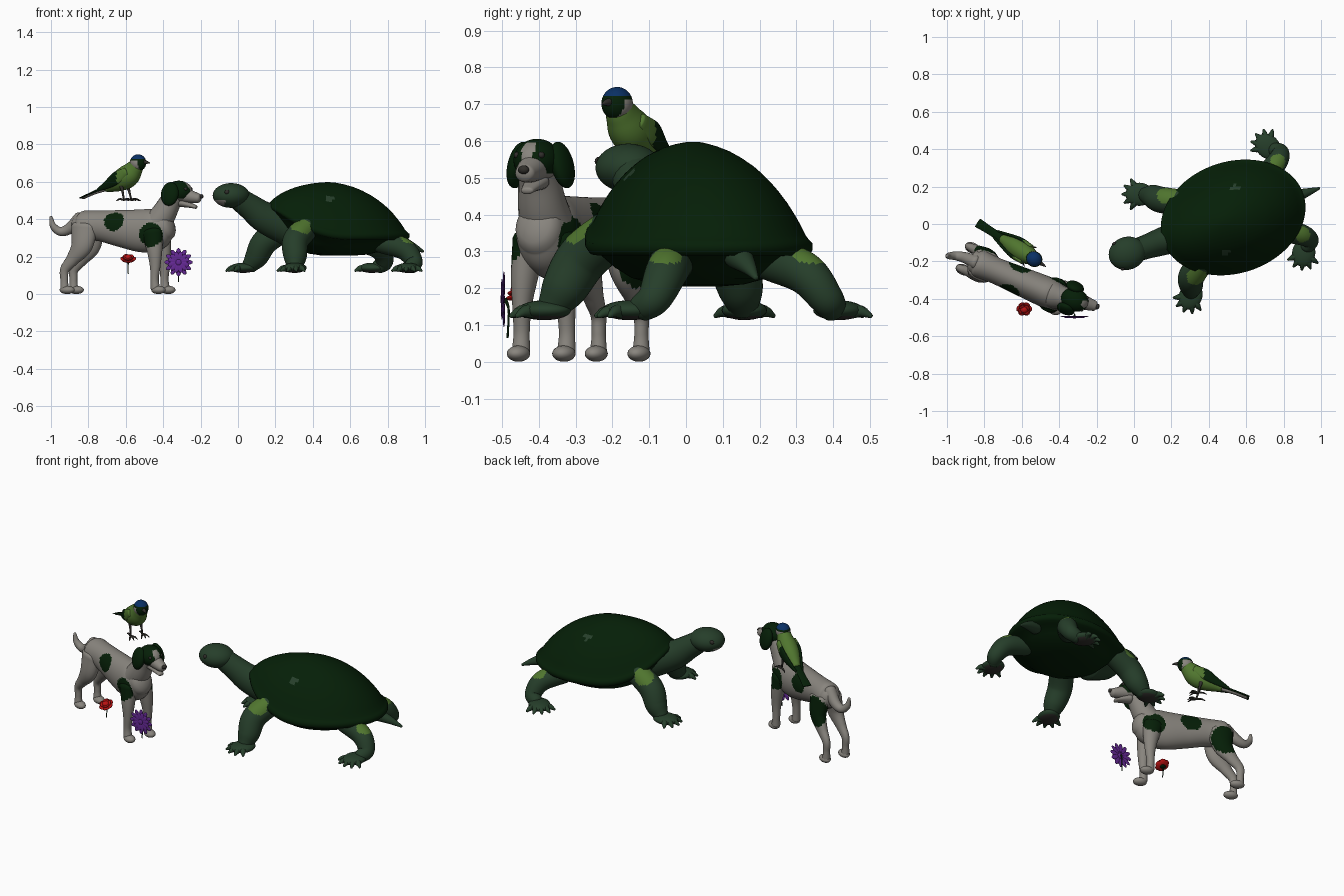
import bpy, bmesh, math
from mathutils import Vector, Euler, Matrix

if "Cube" in bpy.data.objects:
    bpy.data.objects.remove(bpy.data.objects["Cube"])


def mat(name, r, g, b):
    m = bpy.data.materials.new(name)
    m.diffuse_color = (r, g, b, 1)
    m.use_nodes = True
    m.node_tree.nodes["Principled BSDF"].inputs["Base Color"].default_value = m.diffuse_color
    return m


DARK = mat("dark green", .0016, .0135, .0022)
SKIN = mat("skin green", .019, .048, .023)
LIME = mat("lime green", .08, .18, .028)
GREY = mat("pale grey", .25, .235, .21)
BLUE = mat("blue", .003, .03, .13)
RED = mat("red", .5, .006, .006)
PURPLE = mat("purple", .13, .022, .3)
CHAR = mat("charcoal", .03, .028, .024)

# each creature: x, y, heading (local x points forward, local y to its left)
TURTLE = (.53, .035, math.radians(198.7))
DOG = (-.62, -.30, math.radians(-23))
BIRD = (-.60, -.145, math.radians(-32.8))
WORLD = (0, 0, 0)


def finish(name, frame, bm, mats, rule):
    bmesh.ops.recalc_face_normals(bm, faces=bm.faces)
    for f in bm.faces:
        f.smooth = True
        if rule:
            f.material_index = int(rule(f.calc_center_median()))
    me = bpy.data.meshes.new(name)
    bm.to_mesh(me)
    bm.free()
    for m in mats:
        me.materials.append(m)
    ob = bpy.data.objects.new(name, me)
    ob.location = (frame[0], frame[1], 0)
    ob.rotation_euler = (0, 0, frame[2])
    bpy.context.collection.objects.link(ob)
    return ob


def loft(name, frame, rings, mats, rule=None):
    bm = bmesh.new()
    vs = [[bm.verts.new(p) for p in ring] for ring in rings]
    n = len(vs[0])
    for a, b in zip(vs, vs[1:]):
        for i in range(n):
            j = (i + 1) % n
            bm.faces.new((a[i], a[j], b[j], b[i]))
    bm.faces.new(vs[0])
    bm.faces.new(vs[-1])
    return finish(name, frame, bm, mats, rule)


def tube(name, frame, pts, mats, rule=None, seg=20, n=6, cap=.6):
    """Smooth tube; pts are x, y, z, side radius and optional vertical radius."""
    P = [Vector(p if len(p) == 5 else (*p, p[3])) for p in pts]
    P = [P[0] * 2 - P[1]] + P + [P[-1] * 2 - P[-2]]
    S = []
    for i in range(1, len(P) - 2):
        a, b, c, d = P[i - 1:i + 3]
        last = i == len(P) - 3
        for k in range(n + last):
            t = k / n
            S.append(.5 * (2 * b + (c - a) * t + (2 * a - 5 * b + 4 * c - d) * t * t
                           + (3 * b - a - 3 * c + d) * t ** 3))
    rings = []
    for i, s in enumerate(S):
        q = Vector(s[:3])
        t = (Vector(S[min(i + 1, len(S) - 1)][:3]) - Vector(S[max(i - 1, 0)][:3])).normalized()
        w = Vector((0, 1, 0))
        w = (w - t * w.dot(t)).normalized()
        h = t.cross(w)

        def ring(c, k):
            return [c + k * (w * s[3] * math.cos(6.28319 * j / seg)
                             + h * s[4] * math.sin(6.28319 * j / seg)) for j in range(seg)]
        ends = [(math.sin(a), math.cos(a)) for a in (1.5, 1.2, .8, .4)]
        r = cap * min(s[3], s[4])
        if i == 0:
            rings += [ring(q - t * r * a, b) for a, b in ends]
        rings.append(ring(q, 1))
        if i == len(S) - 1:
            rings += [ring(q + t * r * a, b) for a, b in reversed(ends)]
    return loft(name, frame, rings, mats, rule)


def blob(name, frame, c, r, mats, rule=None, rot=(0, 0, 0), seg=24):
    bm = bmesh.new()
    m = Matrix.Translation(c) @ Euler(rot).to_matrix().to_4x4() @ Matrix.Diagonal((*r, 1))
    bmesh.ops.create_uvsphere(bm, u_segments=seg, v_segments=max(6, seg * 2 // 3), radius=1, matrix=m)
    return finish(name, frame, bm, mats, rule)


# ---- turtle shell: domed top, flared rim raised at the front, flat belly
def shell_ring(r, f, drop, seg=90):
    out = []
    for i in range(seg):
        a = 6.28319 * i / seg
        x, y = math.cos(a), math.sin(a)
        rim = .315 + .15 * max(0, x) ** 2.5
        g = f ** (1 - .3 * max(0, x) ** 2) if f > 0 else f
        z = rim * (1 - g) + .598 * g if drop is None else rim * (1 - drop) + .205 * drop
        out.append((.396 * r * x + .05 * max(f, 0) * (1 - r), .298 * r * y, z))
    return out


spots = [Vector((.1, .17, .52)), Vector((-.06, -.15, .53))]
prof = [(.01, 1), (.05, .998), (.1, .988), (.2, .955), (.3, .91), (.4, .845), (.5, .765), (.55, .715), (.6, .66),
        (.65, .6), (.7, .535), (.78, .415), (.85, .29), (.9, .19), (.94, .1), (.97, .055), (1, .025), (1, -.04),
        (.97, -.09)]
under = [(.88, .25), (.75, .55), (.6, .8), (.4, .95), (.2, 1), (.02, 1)]
loft("turtle_shell", TURTLE, [shell_ring(r, f, None) for r, f in prof] + [shell_ring(r, 0, d) for r, d in under],
     [DARK, SKIN], lambda c: any((c - s).length < .026 for s in spots))

# ---- turtle head, neck and tail
tube("turtle_neck", TURTLE, [(.24, 0, .34, .09, .1), (.40, 0, .405, .075, .085), (.49, 0, .465, .065, .07),
                             (.57, 0, .52, .062, .06)], [SKIN])
blob("turtle_head", TURTLE, (.598, 0, .527), (.1, .088, .066), [SKIN, GREY],
     lambda c: c.x > .65 and .475 < c.z < .502, seg=40)
tube("turtle_tail", TURTLE, [(-.33, 0, .29, .04), (-.42, 0, .258, .022), (-.485, 0, .228, .007)], [SKIN])
for s in (-1, 1):
    blob("turtle_eye", TURTLE, (.645, s * .07, .545), (.014, .01, .012), [CHAR], seg=10)


# ---- turtle legs with flat dark-soled feet, fanned toes and a lime patch near the shell
def turtle_leg(name, pts, foot, ang, lime, size):
    spot = Vector(lime)
    tube(name, TURTLE, pts, [SKIN, LIME], lambda c: (c - spot).length < size, seg=40, n=14)
    d = math.radians(ang)
    blob(name + "_foot", TURTLE, (foot[0], foot[1], .14), (.075, .062, .027), [SKIN, CHAR],
         lambda c: c.z < .124, rot=(0, 0, d))
    for k in range(5):
        a = d + math.radians(-60 + 30 * k)
        u = Vector((math.cos(a), math.sin(a), 0))
        o = Vector((foot[0], foot[1], .137))
        p, q, r = o + u * .03, o + u * .065, o + u * .092 - Vector((0, 0, .013))
        tube(name + "_toe", TURTLE, [(*p, .021), (*q, .016), (*r, .006)], [SKIN], seg=8, n=3)


turtle_leg("turtle_front_right_leg", [(.22, -.16, .36, .066), (.33, -.21, .285, .07), (.372, -.245, .2, .062),
           (.405, -.265, .15, .042)], (.435, -.278), -19, (.295, -.235, .365), .056)
turtle_leg("turtle_front_left_leg", [(.22, .16, .36, .066), (.31, .225, .285, .07), (.33, .275, .2, .062),
           (.342, .305, .15, .042)], (.35, .325), 47, (.285, .24, .365), .056)
for s, side in ((1, "left"), (-1, "right")):
    turtle_leg("turtle_hind_" + side + "_leg", [(-.2, s * .14, .28, .06), (-.31, s * .2, .24, .057),
               (-.35, s * .245, .175, .047), (-.325, s * .275, .145, .038)], (-.297, s * .3), s * 65,
               (-.325, s * .205, .295), .046)

# ---- dog: body, neck and tail, with dark patches
patches = [(Vector(p), r) for p, r in (((-.02, -.08, .395), .058), ((.2, -.08, .315), .066), ((-.02, .08, .385), .062),
                                       ((.2, .08, .33), .066), ((-.22, .1, .29), .09))]


def patch(c):
    return any((c - p).length < r for p, r in patches)


COAT = [GREY, DARK]
tube("dog_body", DOG, [(-.25, 0, .365, .06, .06), (-.22, 0, .365, .075, .08), (-.13, 0, .365, .07, .082),
                       (0, 0, .35, .076, .1), (.12, 0, .338, .082, .115), (.2, 0, .345, .082, .11),
                       (.26, 0, .365, .065, .075)], COAT, patch, seg=72, n=16)
tube("dog_neck", DOG, [(.18, 0, .35, .078), (.235, .003, .42, .068), (.275, .01, .49, .058), (.31, .016, .54, .05)],
     [GREY])
tube("dog_tail", DOG, [(-.24, 0, .405, .038), (-.305, 0, .35, .03), (-.355, -.01, .335, .024),
                       (-.39, -.025, .365, .018), (-.4, -.03, .412, .008)], [GREY])

# ---- dog head: dark skull with pale blaze, muzzle, open jaw, ears
blob("dog_skull", DOG, (.32, .022, .548), (.075, .062, .058), COAT,
     lambda c: c.z > .51 and (abs(c.y - .022) > .018 or c.x < .362), seg=48)
tube("dog_muzzle", DOG, [(.35, .026, .53, .042), (.4, .03, .518, .034, .032), (.43, .033, .512, .028, .025)], [GREY])
tube("dog_jaw", DOG, [(.33, .026, .49, .035, .025), (.38, .03, .476, .025, .015), (.415, .033, .465, .018, .01)], [GREY])
blob("dog_nose", DOG, (.445, .035, .522), (.012, .016, .012), [CHAR], seg=12)
for s in (-1, 1):
    blob("dog_ear", DOG, (.295, .022 + s * .064, .535), (.05, .027, .065), [DARK], rot=(s * .25, 0, 0))
    blob("dog_eye", DOG, (.375, .022 + s * .036, .562), (.01, .009, .009), [CHAR], seg=10)

# ---- dog legs
for s, side in ((1, "left"), (-1, "right")):
    tube("dog_front_%s_leg" % side, DOG, [(.2, s * .05, .33, .045, .06), (.215, s * .06, .23, .036, .042),
         (.22, s * .065, .15, .026, .029), (.218, s * .067, .08, .022), (.222, s * .067, .03, .025)],
         COAT, patch, seg=28, n=10)
    blob("dog_front_paw", DOG, (.24, s * .067, .022), (.04, .03, .022), [GREY])
    tube("dog_hind_%s_leg" % side, DOG, [(-.2, s * .04, .36, .045, .075), (-.21, s * .056, .26, .04, .06),
         (-.262, s * .061, .185, .028, .036), (-.306, s * .063, .13, .021, .026), (-.309, s * .063, .075, .019, .021),
         (-.307, s * .063, .03, .023)], COAT, patch, seg=28, n=10)
    blob("dog_hind_paw", DOG, (-.292, s * .063, .022), (.042, .029, .022), [GREY])

# ---- bird: body, head with cap, mask and cheeks, beak, wings, tail
tube("bird_body", BIRD, [(-.12, 0, .568, .025), (-.05, 0, .6, .05, .053), (.015, 0, .632, .056, .062),
                         (.055, 0, .672, .043, .048), (.075, 0, .7, .036)], [LIME], seg=28)


def head_rule(c):
    if c.z > .722:
        return 0
    return 2 if c.x < .1 and abs(c.y) > .015 and c.z < .712 else 1


blob("bird_head", BIRD, (.078, 0, .702), (.045, .042, .045), [BLUE, DARK, GREY], head_rule, seg=40)
tube("bird_beak", BIRD, [(.115, 0, .706, .012), (.135, 0, .704, .008), (.153, 0, .7, .002)], [CHAR], seg=10)
tube("bird_tail", BIRD, [(-.1, 0, .578, .024, .012), (-.2, 0, .545, .022, .007), (-.28, 0, .514, .026, .004)], [DARK])
tube("bird_tail_underside", BIRD, [(-.12, 0, .56, .014, .008), (-.2, 0, .538, .013, .006), (-.27, 0, .511, .014, .004)],
     [GREY], seg=10)
for s in (-1, 1):
    tube("bird_wing", BIRD, [(.03, s * .047, .655, .012, .022), (-.03, s * .05, .62, .012, .034),
                             (-.09, s * .038, .588, .01, .024), (-.165, s * .02, .556, .006, .008)],
         [LIME, DARK], lambda c: c.x < -.02 and abs(c.y) > .012)
    # bird leg and toes
    tube("bird_leg", BIRD, [(-.01, s * .03, .59, .015), (.0, s * .033, .55, .007), (.012, s * .036, .505, .005)],
         [CHAR], seg=8)
    for a in (-.5, 0, .5, math.pi):
        x, y = .05 * math.cos(a), .05 * math.sin(a)
        tube("bird_toe", BIRD, [(.012, s * .036, .505, .006), (.012 + x * .6, s * .036 + y * .6, .507, .005),
                                (.012 + x, s * .036 + y, .498, .002)], [CHAR], seg=8, n=3)

# ---- rose: ring of petals round a bud, tilted forwards, on a short stem
tilt = Euler((.5, 0, 0)).to_matrix()
base = Vector((-.587, -.452, .185))
blob("rose_bud", WORLD, base + tilt @ Vector((0, 0, .01)), (.021, .021, .018), [RED], seg=14)
for n, rad, lift in ((6, .026, 0), (4, .015, .01)):
    for k in range(n):
        a = 6.28319 * k / n + lift * 60
        o = tilt @ Vector((rad * math.cos(a), rad * math.sin(a), lift))
        r = (tilt @ Euler((0, -.45, a), 'XYZ').to_matrix()).to_euler()
        blob("rose_petal", WORLD, base + o, (.018, .02, .006), [RED], rot=r, seg=12)
blob("rose_cup", WORLD, base + tilt @ Vector((0, 0, -.01)), (.018, .018, .008), [DARK], seg=12)
tube("rose_stem", WORLD, [(-.587, -.448, .178, .007), (-.588, -.445, .15, .003), (-.587, -.45, .11, .003)], [DARK], seg=8)

# ---- daisy: two layers of flat upright petals, centre and stem
for n, rad, ln, y in ((12, .048, .028, -.495), (12, .034, .024, -.5)):
    for k in range(n):
        a = 6.28319 * (k + (.5 if y < -.498 else 0)) / n
        blob("daisy_petal", WORLD, (-.318 + rad * math.sin(a), y, .17 + rad * math.cos(a)), (.0135, .003, ln),
             [PURPLE], rot=(0, a, 0), seg=12)
blob("daisy_centre", WORLD, (-.318, -.499, .17), (.017, .006, .017), [PURPLE], seg=16)
tube("daisy_stem", WORLD, [(-.318, -.492, .17, .006), (-.318, -.482, .14, .003), (-.318, -.485, .066, .003)],
     [DARK], seg=8)
